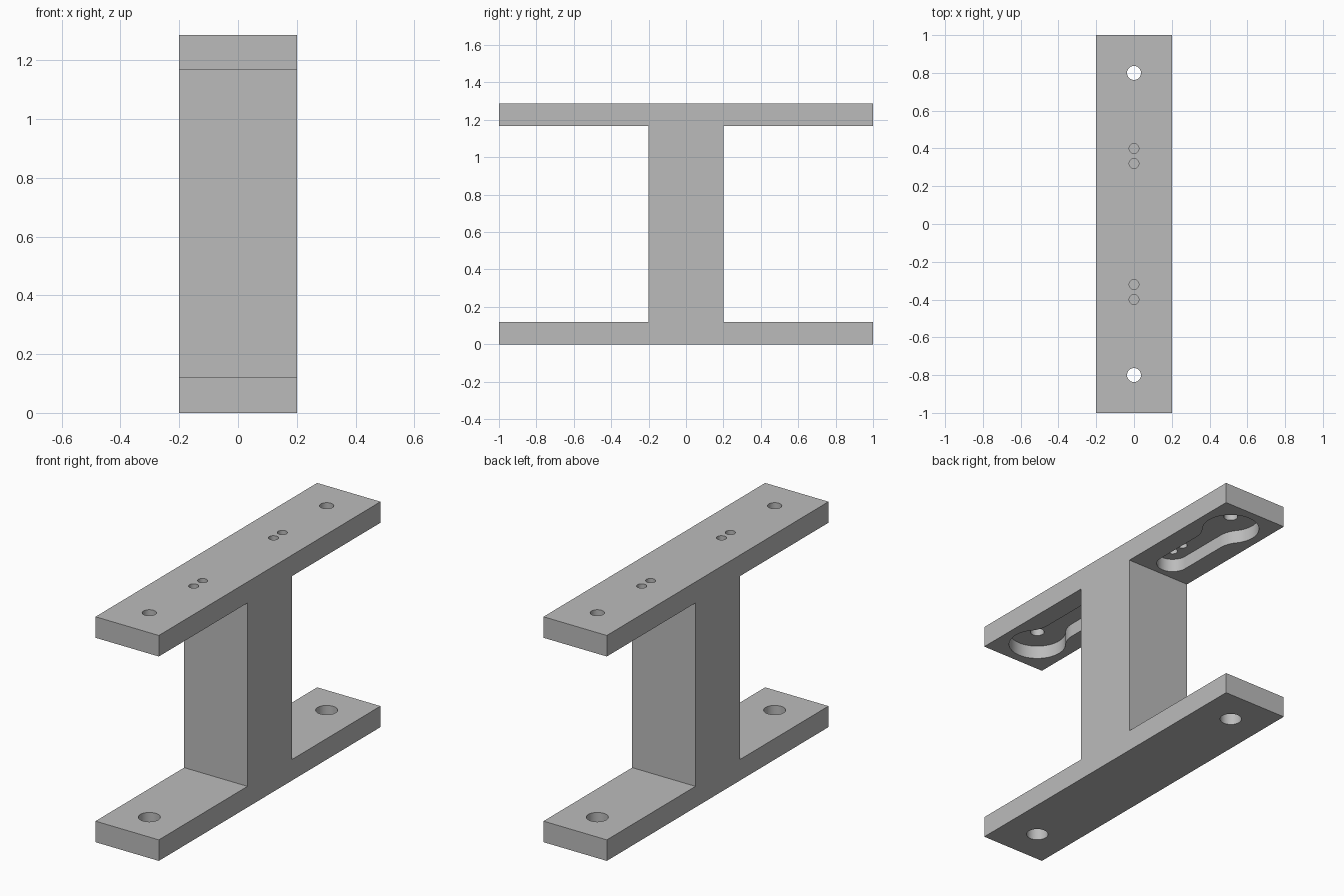
import bpy, bmesh, math
from mathutils import Matrix

if "Cube" in bpy.data.objects:
    bpy.data.objects.remove(bpy.data.objects["Cube"], do_unlink=True)

WIDTH, HALF, WEB, THICK, HEIGHT = 0.4, 1.0, 0.2, 0.12, 1.287
POCKET_DEPTH = 0.075
UNDER = HEIGHT - THICK

grey = bpy.data.materials.new("plain grey")
grey.use_nodes = True
grey.diffuse_color = (0.5, 0.5, 0.5, 1)
grey.node_tree.nodes["Principled BSDF"].inputs["Base Color"].default_value = (0.5, 0.5, 0.5, 1)


def prism(name, points, direction):
    """Extrude a closed outline along a direction."""
    bm = bmesh.new()
    face = bm.faces.new([bm.verts.new(p) for p in points])
    ext = bmesh.ops.extrude_face_region(bm, geom=[face])
    verts = [g for g in ext["geom"] if isinstance(g, bmesh.types.BMVert)]
    bmesh.ops.translate(bm, verts=verts, vec=direction)
    bmesh.ops.recalc_face_normals(bm, faces=bm.faces)
    mesh = bpy.data.meshes.new(name)
    bm.to_mesh(mesh)
    bm.free()
    mesh.materials.append(grey)
    obj = bpy.data.objects.new(name, mesh)
    bpy.context.collection.objects.link(obj)
    return obj


def arc(cx, cy, r, start, end, steps):
    return [(cx + r * math.cos(start + (end - start) * i / steps),
             cy + r * math.sin(start + (end - start) * i / steps)) for i in range(steps + 1)]


def hole(y, r, z0, z1):
    ring = arc(0, y, r, 0, math.tau, 32)[:-1]
    return prism("hole_cutter", [(x, v, z0) for x, v in ring], (0, 0, z1 - z0))


def pocket(sign):
    """Keyhole pocket: round outer end, filleted neck, narrow inner end."""
    big_y, big_r, slot_y, slot_r, fillet = 0.8, 0.15, 0.32, 0.085, 0.15
    fx = slot_r + fillet
    fy = big_y - math.sqrt((big_r + fillet) ** 2 - fx ** 2)
    tilt = math.atan2(big_y - fy, fx)
    side = arc(0, slot_y, slot_r, -math.pi / 2, 0, 12)
    side += arc(fx, fy, fillet, math.pi, math.pi - tilt, 10)
    side += arc(0, big_y, big_r, -tilt, math.pi / 2, 24)[1:]
    outline = side + [(-x, y) for x, y in side[-2:0:-1]]
    low = UNDER - 0.1
    return prism("pocket_cutter", [(x, y * sign, low) for x, y in outline],
                 (0, 0, UNDER + POCKET_DEPTH - low))


# I-shaped body: two flanges joined by a thick web
right = [(HALF, 0), (HALF, THICK), (WEB, THICK), (WEB, UNDER), (HALF, UNDER), (HALF, HEIGHT)]
profile = right + [(-y, z) for y, z in reversed(right)]
body = prism("bracket_body", [(-WIDTH / 2, y, z) for y, z in profile], (WIDTH, 0, 0))

# Pockets and bolt holes, mirrored front to back
cutters = []
for s in (-1, 1):
    cutters.append(pocket(s))
    cutters.append(hole(s * 0.8, 0.057, -0.1, THICK + 0.1))
    for y, r in ((0.8, 0.037), (0.4, 0.026), (0.32, 0.026)):
        cutters.append(hole(s * y, r, UNDER + 0.03, HEIGHT + 0.1))
for cutter in cutters:
    cutter.hide_render = True
    mod = body.modifiers.new("cut", "BOOLEAN")
    mod.operation, mod.solver, mod.object = "DIFFERENCE", "EXACT", cutter

# Bake the cuts and drop the cutters
bpy.context.view_layer.update()
baked = bpy.data.meshes.new_from_object(body.evaluated_get(bpy.context.evaluated_depsgraph_get()))
body.modifiers.clear()
body.data = baked
for cutter in cutters:
    bpy.data.objects.remove(cutter, do_unlink=True)

# Smooth hole walls, crisp edges
bpy.ops.object.select_all(action="DESELECT")
body.select_set(True)
bpy.context.view_layer.objects.active = body
bpy.ops.object.shade_smooth_by_angle(angle=math.radians(30))
